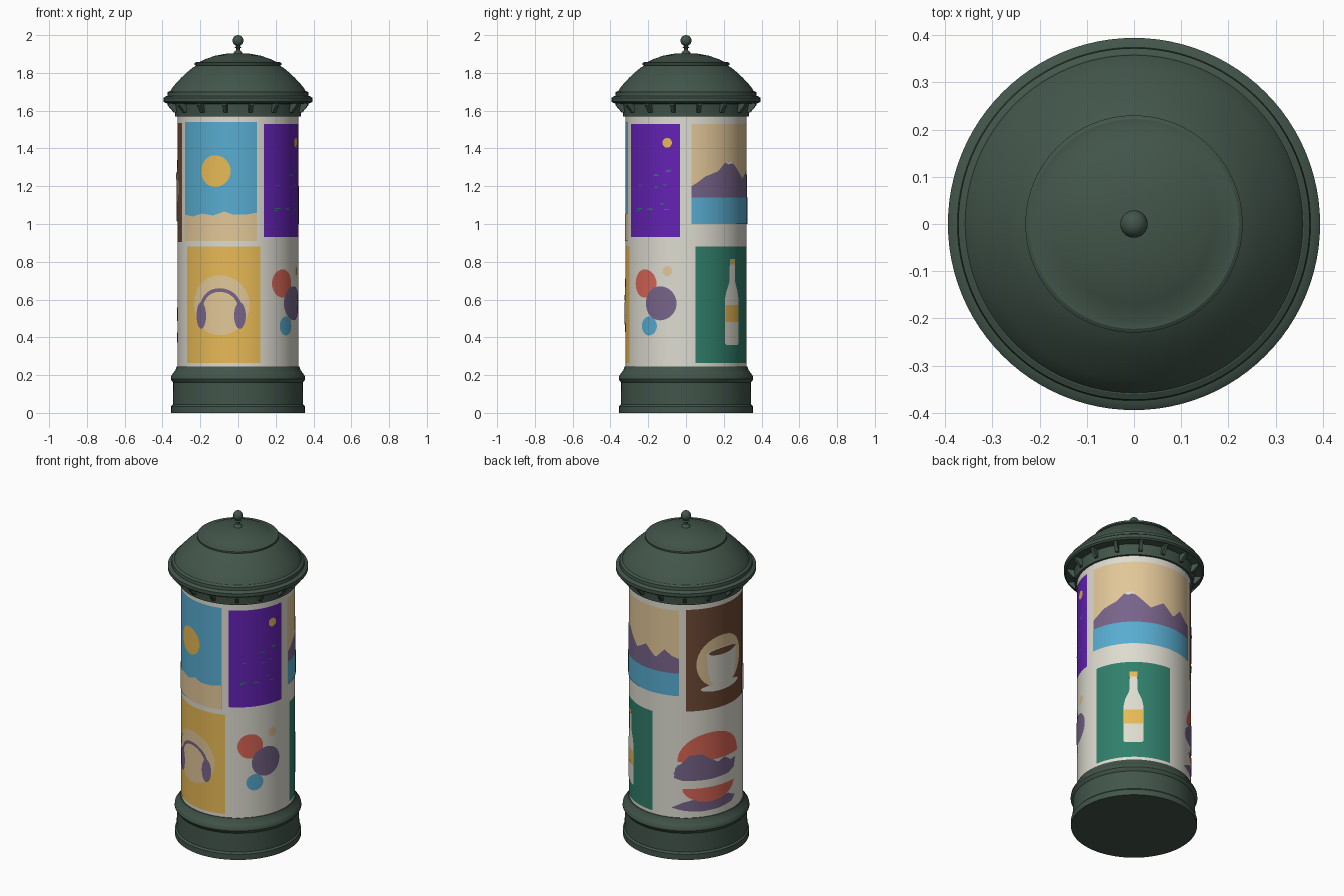
import bpy, bmesh, math, random
from mathutils import Vector

if "Cube" in bpy.data.objects:
    bpy.data.objects.remove(bpy.data.objects["Cube"], do_unlink=True)

R = 0.32          # drum radius
SEG = 96
STEP = 360 / SEG
random.seed(4)


def make_material(name, rgb):
    lin = [((c / 255 + 0.055) / 1.055) ** 2.4 for c in rgb] + [1]
    m = bpy.data.materials.new(name)
    m.use_nodes = True
    m.diffuse_color = lin
    bsdf = m.node_tree.nodes["Principled BSDF"]
    bsdf.inputs["Base Color"].default_value = lin
    bsdf.inputs["Roughness"].default_value = 0.7
    return m


IRON = make_material("dark green iron", (66, 85, 74))
CREAM = make_material("cream paper", (222, 220, 208))
TAN = make_material("sand tan", (226, 199, 152))
BLUE = make_material("sky blue", (88, 172, 208))
GOLD = make_material("gold", (232, 186, 86))
MAUVE = make_material("mauve", (120, 100, 138))
TEAL = make_material("teal green", (48, 127, 107))
VIOLET = make_material("violet", (100, 34, 180))
CORAL = make_material("coral red", (218, 102, 86))
BROWN = make_material("brown", (112, 74, 54))


def finish(name, bm, mat, angle=30):
    mesh = bpy.data.meshes.new(name)
    bm.to_mesh(mesh)
    bm.free()
    mesh.materials.append(mat)
    ob = bpy.data.objects.new(name, mesh)
    bpy.context.collection.objects.link(ob)
    bpy.ops.object.select_all(action="DESELECT")
    ob.select_set(True)
    bpy.context.view_layer.objects.active = ob
    bpy.ops.object.shade_smooth_by_angle(angle=math.radians(angle))
    return ob


def on_drum(deg, z, r=R):
    """Point at an angle measured from the front towards +x."""
    a = math.radians(deg)
    return Vector((r * math.sin(a), -r * math.cos(a), z))


def lathe(name, profile, mat):
    bm = bmesh.new()
    vs = [bm.verts.new((0, -r, z)) for r, z in profile]
    es = [bm.edges.new(p) for p in zip(vs, vs[1:])]
    bmesh.ops.spin(bm, geom=vs + es, cent=(0, 0, 0), axis=(0, 0, 1),
                   angle=math.tau, steps=SEG, use_duplicate=False)
    bmesh.ops.remove_doubles(bm, verts=bm.verts, dist=0.0002)
    bmesh.ops.recalc_face_normals(bm, faces=bm.faces)
    return finish(name, bm, mat)


def plate(name, outline, mat, layer):
    """Thin printed shape: a (degrees, z) outline wrapped on the drum."""
    bm = bmesh.new()
    bm.faces.new([bm.verts.new((u, 0, z)) for u, z in outline])
    bmesh.ops.triangulate(bm, faces=bm.faces[:])
    us = [u for u, z in outline]
    for k in range(math.ceil(min(us) / STEP), math.floor(max(us) / STEP) + 1):
        bmesh.ops.bisect_plane(bm, geom=bm.verts[:] + bm.edges[:] + bm.faces[:],
                               dist=1e-5, plane_co=(k * STEP, 0, 0), plane_no=(1, 0, 0))
    for v in bm.verts:
        v.co = on_drum(v.co.x, v.co.z, R + 0.0015 * layer)
    bm.normal_update()
    for f in bm.faces:
        c = f.calc_center_median()
        if f.normal.x * c.x + f.normal.y * c.y < 0:
            f.normal_flip()
    return finish(name, bm, mat)


def rect(a, b, low, high):
    return [(a, low), (b, low), (b, high), (a, high)]


def oval(deg, z, w, h=None, start=0, end=360, n=32):
    """Ellipse or arc, with half width w and half height h in units."""
    h = h or w
    count = n if end - start == 360 else n + 1
    out = []
    for i in range(count):
        a = math.radians(start + (end - start) * i / n)
        out.append((deg + math.degrees(w / R) * math.cos(a), z + h * math.sin(a)))
    return out


def mirrored(center, half):
    """Symmetric outline from (half width in units, z) points."""
    side = [(math.degrees(w / R), z) for w, z in half]
    return [(center + u, z) for u, z in side] + [(center - u, z) for u, z in reversed(side)]


# Column body
lathe("base", [(0, 0), (.354, 0), (.354, .035), (.345, .045), (.343, .16), (.35, .168),
               (.356, .18), (.354, .195), (.345, .208), (.332, .225), (.325, .245), (0, .245)], IRON)
lathe("drum", [(R, .24), (R, 1.59)], CREAM)
lathe("cornice", [(0, 1.57), (.333, 1.57), (.335, 1.605), (.34, 1.635), (.385, 1.64),
                  (.394, 1.648), (.394, 1.668), (.385, 1.675), (.374, 1.678),
                  (.372, 1.698), (.36, 1.705), (0, 1.705)], IRON)
lathe("roof", [(.36, 1.70), (.352, 1.716), (.33, 1.743), (.30, 1.775), (.27, 1.803), (.245, 1.824),
               (.222, 1.838), (.23, 1.842), (.23, 1.852), (.222, 1.857), (.205, 1.857),
               (.17, 1.874), (.12, 1.891), (.06, 1.902), (0, 1.905)], IRON)
lathe("finial_stem", [(0, 1.89), (.026, 1.90), (.02, 1.912), (.011, 1.92), (.011, 1.93),
                      (.019, 1.935), (.011, 1.941), (.011, 1.955)], IRON)
bm = bmesh.new()
bmesh.ops.create_uvsphere(bm, u_segments=32, v_segments=16, radius=.029)
bmesh.ops.translate(bm, verts=bm.verts, vec=(0, 0, 1.971))
finish("finial_ball", bm, IRON, 60)

# Triangular brackets under the cornice
for i in range(16):
    bm = bmesh.new()
    deg = (i + .5) * 22.5
    side = on_drum(deg + 90, 0, .01)
    tri = [(.325, 1.59), (.345, 1.59), (.378, 1.628), (.378, 1.645), (.325, 1.645)]
    face = bm.faces.new([bm.verts.new(on_drum(deg, z, r) - side) for r, z in tri])
    ext = bmesh.ops.extrude_face_region(bm, geom=[face])
    bmesh.ops.translate(bm, vec=side * 2, verts=[v for v in ext["geom"] if isinstance(v, bmesh.types.BMVert)])
    bmesh.ops.recalc_face_normals(bm, faces=bm.faces)
    finish("bracket", bm, IRON)

# Beach poster
plate("beach_sky", rect(-61, 18, .91, 1.54), BLUE, 1)
plate("beach_sand", [(-61, .91), (18, .91), (18, 1.06), (8, 1.05), (-5, 1.05), (-13, 1.066),
                     (-24, 1.045), (-36, 1.055), (-48, 1.04), (-61, 1.05)], TAN, 2)
plate("beach_sun", oval(-22, 1.28, .084), GOLD, 2)

# Night poster
plate("night_sky", rect(25.5, 84.5, .93, 1.53), VIOLET, 1)
plate("night_moon", oval(72, 1.43, .026), GOLD, 2)
for i in range(12):
    u, z = random.uniform(30, 74), random.uniform(1.05, 1.33)
    plate("night_glint", rect(u, u + random.uniform(2, 6), z, z + .006), TEAL, 2)

# Mountain poster
plate("mountain_sky", rect(95, 208, 1.0, 1.53), TAN, 1)
ridge = [(95, 1.2), (101, 1.22), (108, 1.25), (115, 1.255), (122, 1.28), (130, 1.325), (138, 1.335),
         (150, 1.255), (157, 1.24), (171, 1.285), (183, 1.22), (193, 1.28), (201, 1.245), (208, 1.23)]
plate("mountain_ridge", [(208, 1.13), (95, 1.13)] + ridge, MAUVE, 2)
plate("mountain_snow", [(130, 1.325), (134, 1.315), (138, 1.322), (141, 1.316), (138, 1.335)], CREAM, 3)
plate("mountain_lake", rect(95, 208, 1.0, 1.14), BLUE, 3)

# Coffee poster
plate("coffee_ground", rect(215, 293, .905, 1.535), BROWN, 1)
plate("coffee_disc", oval(254, 1.19, .16), TAN, 2)
plate("coffee_saucer", oval(254, 1.035, .135, .024), CREAM, 3)
plate("coffee_cup", mirrored(255, [(.107, 1.25), (.1, 1.15), (.085, 1.08), (.05, 1.035)]), CREAM, 4)
plate("coffee_rim", oval(255, 1.25, .107, .028), CREAM, 4.5)
plate("coffee_top", oval(255, 1.252, .094, .02), BROWN, 5.5)

# Headphones poster
plate("music_ground", rect(-57.5, 22, .265, .88), GOLD, 1)
plate("music_disc", oval(-17.5, .57, .159), TAN, 2)
plate("headphone_band", oval(-17.5, .55, .117, .11, 0, 180)
      + oval(-17.5, .55, .098, .091, 0, 180)[::-1], MAUVE, 3)
for side in (-1, 1):
    plate("headphone_cup", oval(-17.5 + side * 19.3, .515, .031, .07), MAUVE, 4)

# Balloons poster
plate("balloon_red", oval(47.5, .685, .075), CORAL, 1)
plate("balloon_purple", oval(65, .58, .09), MAUVE, 2)
plate("balloon_blue", oval(52.4, .46, .05), BLUE, 1)
plate("balloon_tan", oval(72, .75, .027), TAN, 1)

# Bottle poster
plate("bottle_ground", rect(99, 179, .265, .88), TEAL, 1)
plate("bottle_glass", mirrored(139.5, [(.046, .36), (.055, .37), (.055, .6), (.046, .64),
                                       (.024, .69), (.02, .79)]), CREAM, 2)
plate("bottle_cap", mirrored(139.5, [(.022, .785), (.022, .815)]), GOLD, 3)
plate("bottle_label", rect(130, 149, .48, .57), GOLD, 3)

# Burger poster
plate("burger_lettuce", [(202, .51), (211, .5), (211, .58), (206, .57)], BLUE, 1)
plate("burger_bun_top", oval(242, .59, .2, .172, 0, 180), CORAL, 1)
plate("burger_filling", [(203, .49), (212, .475), (240, .473), (262, .48), (271, .5), (274, .56),
                         (266, .555), (257, .59), (249, .57), (240, .6), (231, .635), (226, .625),
                         (218, .63), (211, .585), (204, .55)], MAUVE, 2)
plate("burger_bun_bottom", oval(241, .425, .165, .088, 180, 360), CORAL, 2)
plate("burger_plate", [(200, .305), (212, .29), (228, .28), (250, .283), (268, .295), (273, .325),
                       (262, .355), (240, .345), (222, .355), (212, .34)], MAUVE, 1)
